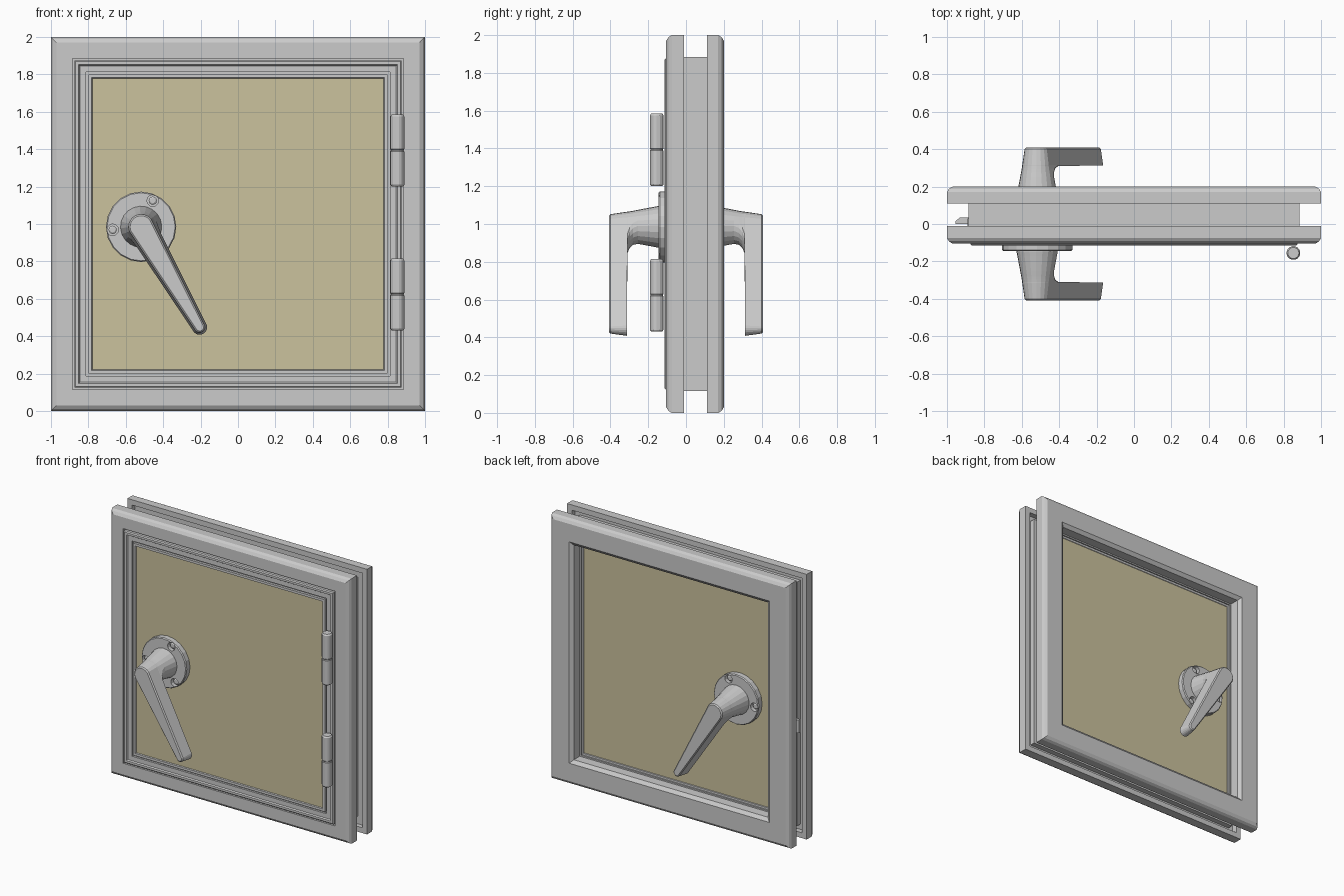
import bpy, bmesh, math
from mathutils import Vector

if "Cube" in bpy.data.objects:
    bpy.data.objects.remove(bpy.data.objects["Cube"])


def make(name, verts, faces, mat=None):
    me = bpy.data.meshes.new(name)
    me.from_pydata([tuple(v) for v in verts], [], faces)
    bm = bmesh.new()
    bm.from_mesh(me)
    bmesh.ops.recalc_face_normals(bm, faces=bm.faces)
    bm.to_mesh(me)
    bm.free()
    ob = bpy.data.objects.new(name, me)
    bpy.context.collection.objects.link(ob)
    if mat:
        me.materials.append(mat)
    return ob


def square_ring(name, profile):
    """Sweep a closed (half-width, y) profile round a mitred square centred on z = 1."""
    n = len(profile)
    verts = [(h * sx, y, 1 + h * sz)
             for sx, sz in ((-1, -1), (1, -1), (1, 1), (-1, 1)) for h, y in profile]
    faces = [(c * n + i, c * n + (i + 1) % n,
              (c + 1) % 4 * n + (i + 1) % n, (c + 1) % 4 * n + i)
             for c in range(4) for i in range(n)]
    return make(name, verts, faces)


def loft(name, rings):
    """Skin equal-length rings of points and cap both ends."""
    n = len(rings[0])
    faces = [(r * n + i, r * n + (i + 1) % n, (r + 1) * n + (i + 1) % n, (r + 1) * n + i)
             for r in range(len(rings) - 1) for i in range(n)]
    last = (len(rings) - 1) * n
    faces += [tuple(range(n)), tuple(range(last, last + n))]
    return make(name, [v for r in rings for v in r], faces)


def circle_y(x, z, r, y, n):
    return [(x + r * math.cos(math.tau * i / n), y, z + r * math.sin(math.tau * i / n))
            for i in range(n)]


def box(name, lo, hi, mat=None):
    v = [(x, y, z) for x in (lo[0], hi[0]) for y in (lo[1], hi[1]) for z in (lo[2], hi[2])]
    f = [(0, 1, 3, 2), (4, 6, 7, 5), (0, 4, 5, 1), (2, 3, 7, 6), (0, 2, 6, 4), (1, 5, 7, 3)]
    return make(name, v, f, mat)


def mirror_y(ob):
    m = ob.modifiers.new("both_sides", 'MIRROR')
    m.use_axis = (False, True, False)


# front and back surrounds, each with a channel on its hidden side
square_ring("front_surround", [
    (1.0, -0.01), (1.0, -0.075), (0.99, -0.092), (0.97, -0.105), (0.885, -0.105),
    (0.885, -0.01), (0.92, -0.01), (0.92, -0.05), (0.96, -0.05), (0.96, -0.01)])
square_ring("back_surround", [
    (1.0, 0.11), (1.0, 0.17), (0.99, 0.188), (0.97, 0.20), (0.835, 0.20), (0.81, 0.18),
    (0.81, 0.11), (0.90, 0.11), (0.90, 0.145), (0.96, 0.145), (0.96, 0.11)])

# opening sash with stepped seals
square_ring("sash", [
    (0.885, -0.01), (0.875, -0.01), (0.875, -0.108), (0.868, -0.115), (0.852, -0.115),
    (0.846, -0.105), (0.812, -0.105), (0.812, -0.09), (0.80, -0.09), (0.80, -0.108),
    (0.782, -0.108), (0.776, -0.095), (0.776, 0.09), (0.785, 0.10), (0.80, 0.10),
    (0.80, 0.11), (0.885, 0.11)])

# tinted pane
tint = bpy.data.materials.new("tinted_pane")
tint.diffuse_color = (0.6, 0.54, 0.34, 1)
tint.use_nodes = True
tint.node_tree.nodes["Principled BSDF"].inputs["Base Color"].default_value = tint.diffuse_color
box("pane", (-0.78, -0.10, 0.22), (0.78, 0.10, 1.78), tint)

# latch bolt with a sloped nose, and a small deadlocking pin
outline = [(-0.88, 0.0), (-0.955, 0.0), (-0.955, 0.015), (-0.93, 0.035), (-0.88, 0.035)]
loft("latch_bolt", [[(x, y, z) for x, y in outline] for z in (0.80, 0.90)])
box("latch_pin", (-0.89, -0.01, 1.08), (-0.87, 0.03, 1.13))

# hinge barrels: two knuckles each, chamfered ends
for i, z0 in enumerate((0.43, 1.20)):
    steps = [(0, .030), (.01, .037), (.188, .037), (.192, .034),
             (.196, .034), (.20, .037), (.375, .037), (.385, .030)]
    loft(f"hinge_{i + 1}", [
        [(0.852 + r * math.cos(math.tau * k / 14), -0.155 + r * math.sin(math.tau * k / 14), z0 + dz)
         for k in range(14)] for dz, r in steps])

# handle: rosette with three screw holes, mirrored to the back
CX, CZ = -0.518, 0.985
rosette = loft("rosette", [circle_y(CX, CZ, r, y, 20)
                           for y, r in ((-0.09, .188), (-0.138, .188), (-0.145, .182))])
for k in range(3):
    a = math.radians(66 + 120 * k)
    sx, sz = CX + 0.153 * math.cos(a), CZ + 0.153 * math.sin(a)
    cutter = loft("screw_hole_cutter", [circle_y(sx, sz, 0.031, y, 12) for y in (-0.16, -0.115)])
    cutter.hide_render = True
    cutter.hide_viewport = True
    b = rosette.modifiers.new("screw_hole", 'BOOLEAN')
    b.operation, b.object, b.solver = 'DIFFERENCE', cutter, 'EXACT'
    mirror_y(loft(f"screw_{k + 1}", [circle_y(sx, sz, r, y, 12)
                                     for y, r in ((-0.11, .022), (-0.125, .022), (-0.13, .014))]))
mirror_y(rosette)

# handle lever: one loft from round neck to long tapered grip
axis = Vector((-0.205 - CX, 0, 0.448 - CZ))
length = axis.length
axis.normalize()
side = Vector((-axis.z, 0, axis.x))


def teardrop(y, reach, r0, r1, half=10):
    pts = []
    for end, r, start in ((reach, r1, -90), (0, r0, 90)):
        for i in range(half):
            a = math.radians(start + 180 * (i + 0.5) / half)
            pts.append(Vector((CX, y, CZ)) + axis * (end + r * math.cos(a)) + side * (r * math.sin(a)))
    return pts


lever = loft("handle_lever", [teardrop(*s) for s in (
    (-0.12, 0, .112, .112), (-0.15, 0, .110, .110), (-0.17, 0, .106, .106),
    (-0.255, 0, .090, .090), (-0.28, 0.012, .085, .085), (-0.297, 0.035, .082, .080),
    (-0.31, 0.075, .080, .075), (-0.313, length, .080, .040),
    (-0.40, length, .067, .028), (-0.408, length, .059, .020))])
mirror_y(lever)
